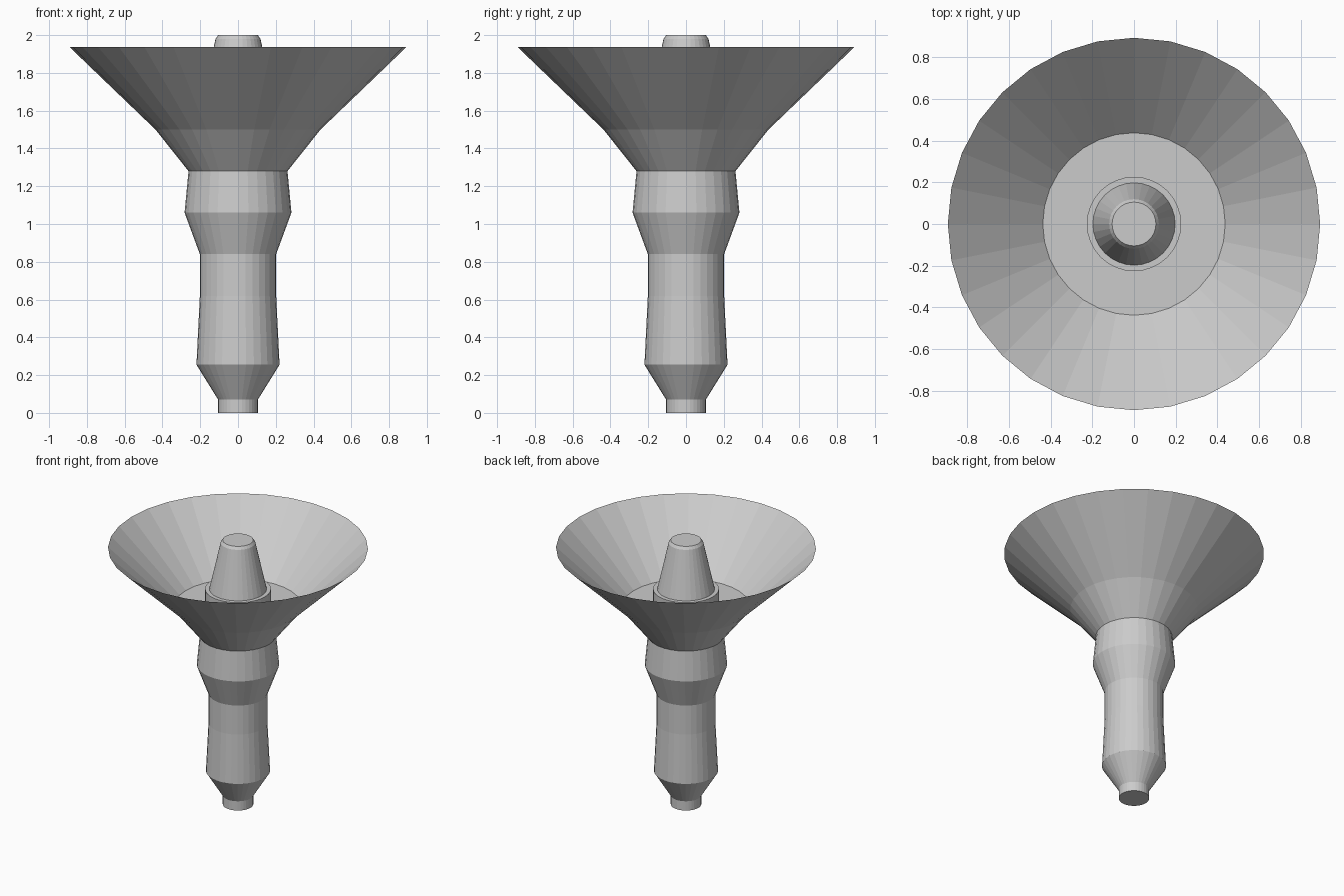
import bpy, bmesh, math

if "Cube" in bpy.data.objects:
    bpy.data.objects.remove(bpy.data.objects["Cube"])

SIDES = 32


def lathe(name, profile, cap_bottom=False, cap_top=False):
    """Revolve (radius, z) points around z, with optional end caps."""
    bm = bmesh.new()
    rings = []
    for r, z in profile:
        rings.append([bm.verts.new((r * math.cos(2 * math.pi * i / SIDES),
                                    r * math.sin(2 * math.pi * i / SIDES), z))
                      for i in range(SIDES)])
    for a, b in zip(rings, rings[1:]):
        for i in range(SIDES):
            j = (i + 1) % SIDES
            bm.faces.new((a[i], a[j], b[j], b[i]))
    if cap_bottom:
        bm.faces.new(rings[0][::-1])
    if cap_top:
        bm.faces.new(rings[-1])
    mesh = bpy.data.meshes.new(name)
    bm.to_mesh(mesh)
    bm.free()
    obj = bpy.data.objects.new(name, mesh)
    bpy.context.collection.objects.link(obj)
    return obj


# Handle with its narrow foot and swollen neck
lathe("handle", [(0.105, 0), (0.105, 0.07), (0.22, 0.255), (0.202, 0.62),
                 (0.202, 0.84), (0.283, 1.06), (0.262, 1.28)], cap_bottom=True)

# Thin flared bowl
lathe("flared_bowl", [(0.262, 1.28), (0.437, 1.50), (0.892, 1.937)])

# Bowl floor, stepping up through the collar into the tapered centre cone
lathe("floor_and_centre_cone", [(0.437, 1.50), (0.226, 1.50), (0.226, 1.63),
                                (0.197, 1.63), (0.119, 1.98), (0.105, 2.0)],
      cap_top=True)
